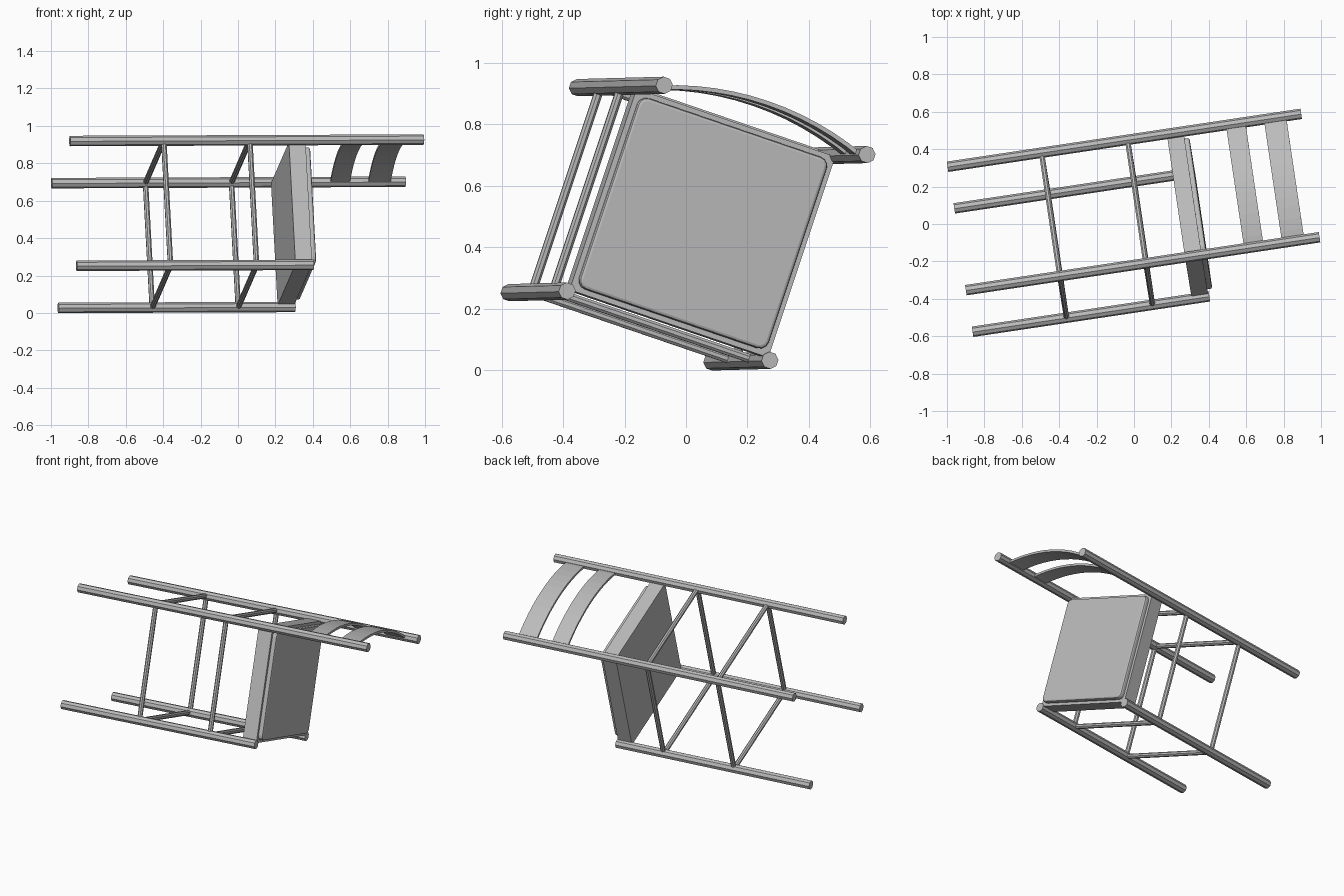
import bpy, bmesh, math
from mathutils import Matrix, Vector

if "Cube" in bpy.data.objects:
    bpy.data.objects.remove(bpy.data.objects["Cube"])

# Tilt of the toppled stool: local x = width, y = towards the front, z = up the legs
UP = Vector((0.989, 0.148, 0.004)).normalized()
SIDE = Vector((0.135, -0.938, 0.32))
SIDE = (SIDE - UP * SIDE.dot(UP)).normalized()
FRONT = UP.cross(SIDE)
POSE = Matrix.Translation((-0.930, -0.135, 0.473)) @ Matrix((SIDE, FRONT, UP)).transposed().to_4x4()

grey = bpy.data.materials.new("plain grey")
grey.diffuse_color = (0.5, 0.5, 0.5, 1)
grey.use_nodes = True
grey.node_tree.nodes["Principled BSDF"].inputs["Base Color"].default_value = grey.diffuse_color

H = 0.352  # half the spacing between leg centres


def finish(name, bm):
    bmesh.ops.recalc_face_normals(bm, faces=bm.faces)
    me = bpy.data.meshes.new(name)
    bm.to_mesh(me)
    bm.free()
    me.materials.append(grey)
    me.transform(POSE)
    ob = bpy.data.objects.new(name, me)
    bpy.context.collection.objects.link(ob)
    return ob


def rod(name, a, b, radius):
    a, b = Vector(a), Vector(b)
    d = b - a
    bm = bmesh.new()
    rot = d.to_track_quat('Z', 'Y').to_matrix().to_4x4()
    spin = Matrix.Rotation(math.pi / 8, 4, 'Z')
    bmesh.ops.create_cone(bm, cap_ends=True, segments=8, radius1=radius, radius2=radius,
                          depth=d.length, matrix=Matrix.Translation((a + b) / 2) @ rot @ spin)
    return finish(name, bm)


def slab(name, half, z0, z1, bevel):
    bm = bmesh.new()
    bmesh.ops.create_cube(bm, size=1, matrix=Matrix.Translation((0, 0, (z0 + z1) / 2))
                          @ Matrix.Diagonal((2 * half, 2 * half, z1 - z0, 1)))
    if bevel:
        # round the corners, then soften the top rim
        upright = [e for e in bm.edges if abs(e.verts[0].co.z - e.verts[1].co.z) > 1e-4]
        bmesh.ops.bevel(bm, geom=upright, offset=0.03, segments=3, profile=0.5, affect='EDGES')
        rim = [e for e in bm.edges if all(v.co.z > z1 - 1e-4 for v in e.verts)]
        bmesh.ops.bevel(bm, geom=rim, offset=bevel, segments=2, profile=0.5, affect='EDGES')
    return finish(name, bm)


def slat(name, z0, z1, sag=0.065, thick=0.014, n=12):
    # curved strip between the two back legs, bowed backwards
    r = (H * H + sag * sag) / (2 * sag)
    half = math.asin(H / r)
    bm = bmesh.new()
    rings = []
    for i in range(n + 1):
        t = -half + 2 * half * i / n
        ring = []
        for rad, z in ((r, z0), (r, z1), (r - thick, z1), (r - thick, z0)):
            ring.append(bm.verts.new((rad * math.sin(t), -H + (r - sag) - rad * math.cos(t), z)))
        rings.append(ring)
    for a, b in zip(rings, rings[1:]):
        for k in range(4):
            bm.faces.new((a[k], a[(k + 1) % 4], b[(k + 1) % 4], b[k]))
    bm.faces.new(rings[0])
    bm.faces.new(rings[-1])
    return finish(name, bm)


# Legs
for sx, label in ((-1, "left"), (1, "right")):
    rod(f"back_leg_{label}", (sx * H, -H, 0), (sx * H, -H, 1.912), 0.028)
    rod(f"front_leg_{label}", (sx * H, H, 0), (sx * H, H, 1.28), 0.028)

# Rungs on all four sides at two heights
corners = [(-H, -H), (H, -H), (H, H), (-H, H)]
for level, z in (("lower", 0.508), ("upper", 0.973)):
    for i, side in enumerate(("back", "right", "front", "left")):
        rod(f"{level}_rung_{side}", (*corners[i], z), (*corners[(i + 1) % 4], z), 0.015)

# Seat frame and the pad on it
slab("seat_frame", 0.345, 1.185, 1.275, 0)
slab("seat_pad", 0.328, 1.27, 1.302, 0.01)

# Curved back slats
slat("lower_back_slat", 1.505, 1.61)
slat("upper_back_slat", 1.71, 1.83)
